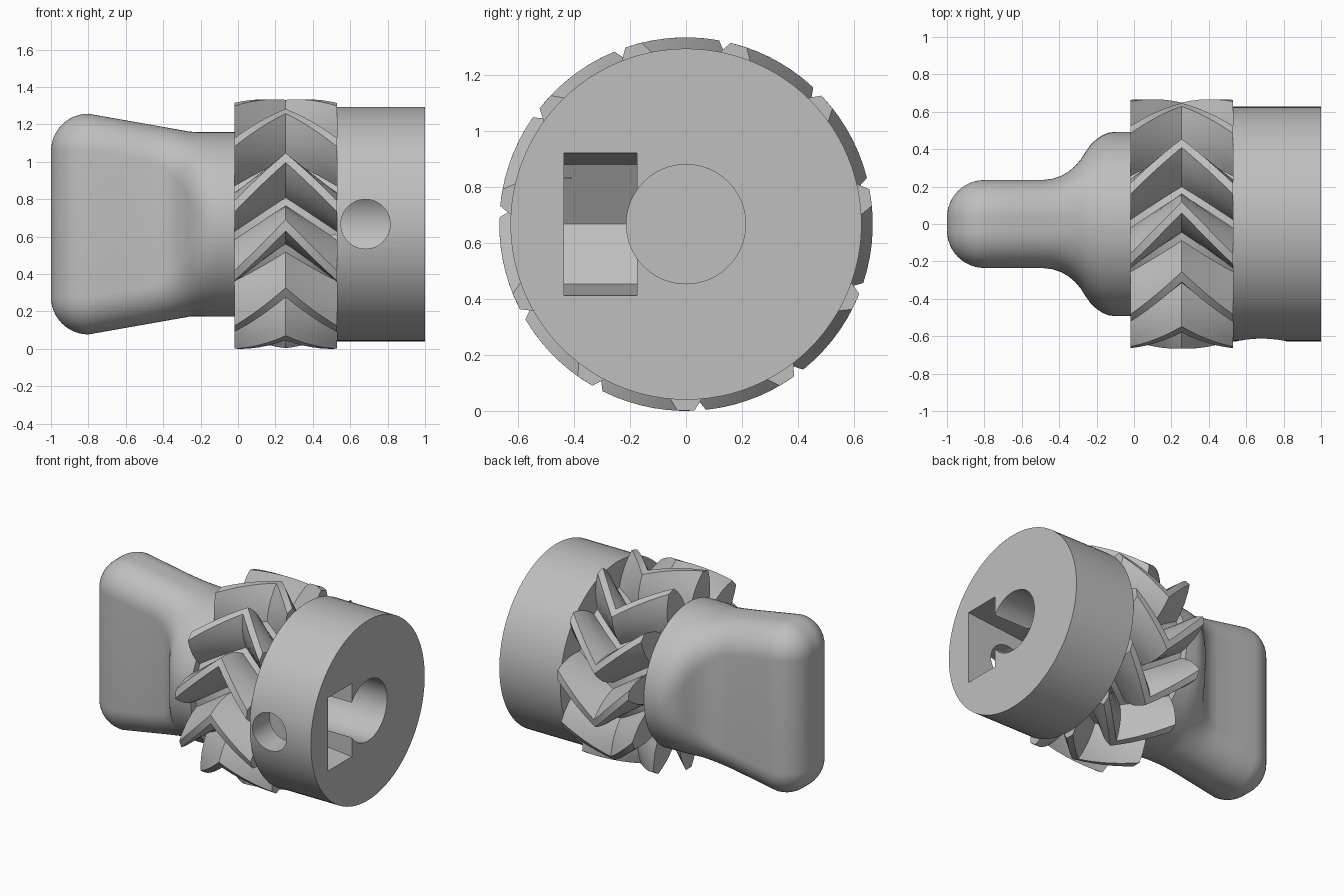
import bpy, bmesh, math

cube = bpy.data.objects.get("Cube")
if cube:
    bpy.data.objects.remove(cube, do_unlink=True)

AXIS_Z = 0.667
TEETH = 11
TWIST = math.radians(24)
GEAR_X0, GEAR_X1 = -0.02, 0.53

grey = bpy.data.materials.new("plain_grey")
grey.use_nodes = True
GREY = (0.52, 0.52, 0.52, 1)
grey.diffuse_color = GREY
grey.node_tree.nodes["Principled BSDF"].inputs["Base Color"].default_value = GREY


def loft(name, rings):
    """Skin a list of equally long point rings and cap both ends."""
    bm = bmesh.new()
    loops = [[bm.verts.new(p) for p in ring] for ring in rings]
    for a, b in zip(loops, loops[1:]):
        for i in range(len(a)):
            j = (i + 1) % len(a)
            bm.faces.new((a[i], a[j], b[j], b[i]))
    bm.faces.new(loops[0])
    bm.faces.new(loops[-1])
    bmesh.ops.remove_doubles(bm, verts=bm.verts, dist=1e-5)
    bmesh.ops.recalc_face_normals(bm, faces=bm.faces)
    mesh = bpy.data.meshes.new(name)
    bm.to_mesh(mesh)
    bm.free()
    mesh.materials.append(grey)
    ob = bpy.data.objects.new(name, mesh)
    bpy.context.collection.objects.link(ob)
    return ob


def circle_x(x, r, n=96):
    return [(x, r * math.cos(t), AXIS_Z + r * math.sin(t))
            for t in (2 * math.pi * i / n for i in range(n))]


def rounded_section(x, hy, hz, r, n=14):
    """Rounded rectangle across the axis."""
    pts = []
    for q, (sy, sz) in enumerate(((1, 1), (-1, 1), (-1, -1), (1, -1))):
        for i in range(n + 1):
            t = (q + i / n) * math.pi / 2
            pts.append((x, sy * (hy - r) + r * math.cos(t),
                        AXIS_Z + sz * (hz - r) + r * math.sin(t)))
    return pts


def gear_section(x):
    """Toothed outline, turned according to distance from the mid plane."""
    half = (GEAR_X1 - GEAR_X0) / 2
    turn = -TWIST * (1 - abs(x - GEAR_X0 - half) / half)
    flank = [(0.44, 0.235), (0.5, 0.2), (0.564, 0.15), (0.627, 0.088), (0.667, 0.045)]
    tooth = [(r, -a) for r, a in flank] + [(r, a) for r, a in reversed(flank)]
    pts = []
    for k in range(TEETH):
        centre = -math.pi / 2 + 2 * math.pi * k / TEETH + turn
        pts += [(x, r * math.cos(centre + a), AXIS_Z + r * math.sin(centre + a))
                for r, a in tooth]
    return pts


# Grip: round neck blending into a flat flared blade with a rounded end
NECK, BLADE, ROUND = 0.493, 0.235, 0.2
sections = []
for x, hy in ((-0.02, NECK), (-0.1, NECK), (-0.135, 0.488), (-0.17, 0.474),
              (-0.205, 0.45), (-0.235, 0.42), (-0.26, 0.385), (-0.285, 0.345),
              (-0.315, 0.31), (-0.35, 0.28), (-0.39, 0.257), (-0.435, 0.242),
              (-0.49, BLADE), (-0.65, BLADE)):
    flare = max(0, (-0.25 - x) / 0.55)
    r = ROUND + (hy - BLADE) / (NECK - BLADE) * (NECK - ROUND)
    sections.append(rounded_section(x, hy, NECK + 0.097 * flare, r))
for i in range(13):
    t = math.pi / 2 * i / 12
    inset = ROUND * (1 - math.cos(t))
    sections.append(rounded_section(-0.8 - ROUND * math.sin(t), BLADE - inset,
                                    0.59 - inset, max(ROUND - inset, 0.002)))
grip = loft("grip", sections)

# Herringbone gear and hub collar
STEPS = 12
gear = loft("herringbone_gear",
            [gear_section(GEAR_X0 + (GEAR_X1 - GEAR_X0) * i / STEPS) for i in range(STEPS + 1)])
collar = loft("hub_collar", [circle_x(GEAR_X1, 0.627), circle_x(1, 0.627)])

# Cutters: shaft bore, nut slot and set screw hole
bore = loft("bore_cutter", [circle_x(0.0, 0.213, 64), circle_x(1.1, 0.213, 64)])
slot_outline = [(1.1, 0.264), (0.557, 0.213), (0.434, 0), (0.557, -0.213), (1.1, -0.264)]
slot = loft("nut_slot_cutter", [[(x, y, AXIS_Z + z) for x, z in slot_outline]
                                for y in (-0.435, -0.175)])
screw = loft("screw_hole_cutter",
             [[(0.682 + 0.132 * math.cos(t), y, AXIS_Z + 0.132 * math.sin(t))
               for t in (2 * math.pi * i / 48 for i in range(48))] for y in (-0.8, -0.05)])


def cut(target, cutters):
    bpy.context.view_layer.objects.active = target
    for c in cutters:
        mod = target.modifiers.new(c.name, 'BOOLEAN')
        mod.operation = 'DIFFERENCE'
        mod.solver = 'EXACT'
        mod.object = c
        bpy.ops.object.modifier_apply(modifier=mod.name)


cut(collar, (bore, slot, screw))
cut(gear, (bore, slot))
for c in (bore, slot, screw):
    bpy.data.objects.remove(c, do_unlink=True)

# Smooth shading with crisp edges
bpy.ops.object.select_all(action='DESELECT')
for ob in (grip, gear, collar):
    ob.select_set(True)
bpy.context.view_layer.objects.active = grip
bpy.ops.object.shade_smooth_by_angle(angle=math.radians(30))
